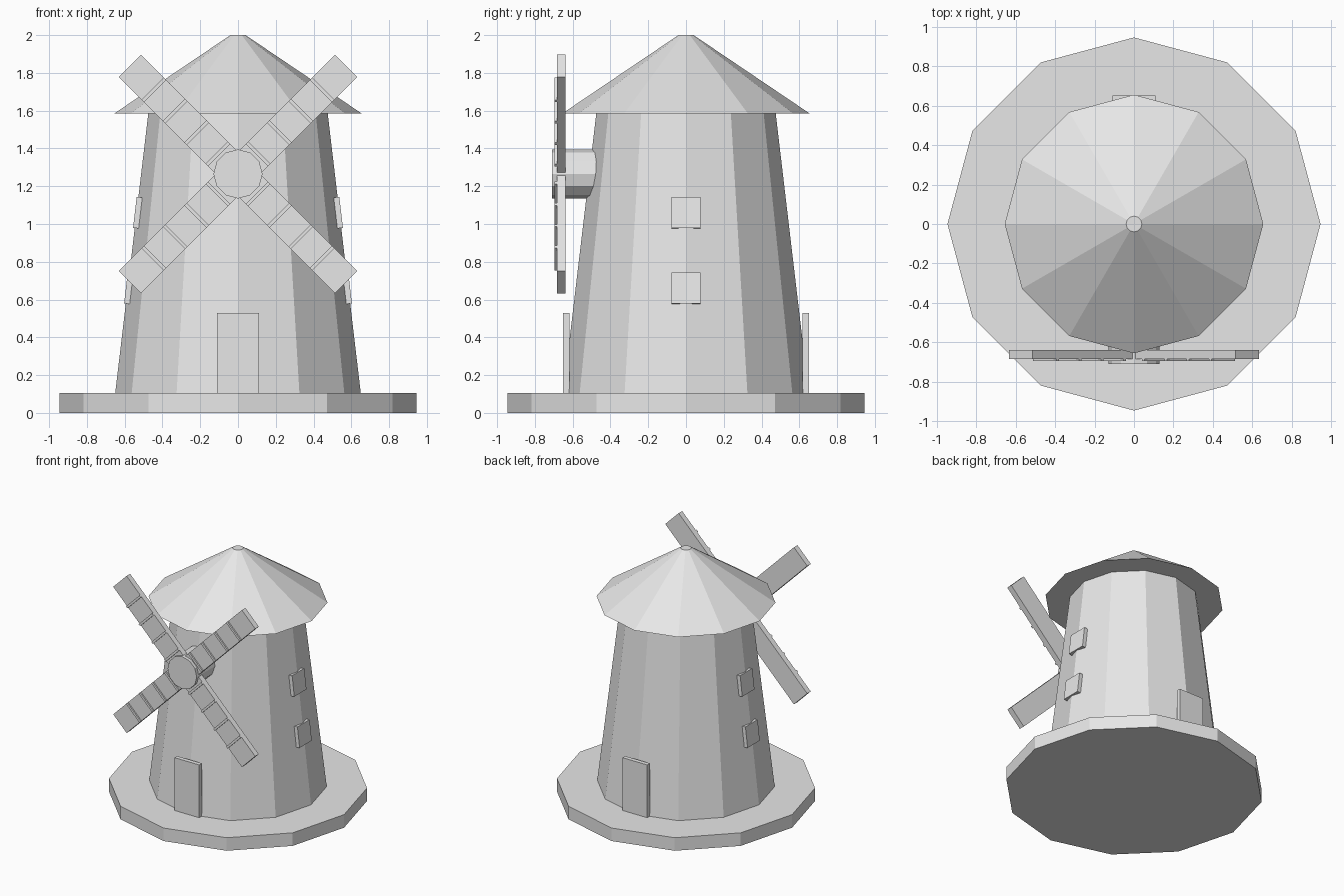
import bpy
import math
from mathutils import Matrix, Vector

default = bpy.data.objects.get("Cube")
if default:
    bpy.data.objects.remove(default, do_unlink=True)

grey = bpy.data.materials.new("plain grey")
grey.use_nodes = True
grey.diffuse_color = (0.8, 0.8, 0.8, 1)
grey.node_tree.nodes["Principled BSDF"].inputs["Base Color"].default_value = (0.8, 0.8, 0.8, 1)


def finish(name):
    obj = bpy.context.object
    obj.name = name
    obj.data.materials.append(grey)
    return obj


def drum(name, r_low, r_high, start, end):
    """Twelve-sided tapered drum standing between two heights."""
    bpy.ops.mesh.primitive_cone_add(vertices=12, radius1=r_low, radius2=r_high,
                                    depth=end - start, location=(0, 0, (start + end) / 2))
    return finish(name)


def block(name, size, place):
    """Box of a given size, its placement baked into the mesh."""
    bpy.ops.mesh.primitive_cube_add(size=1)
    obj = finish(name)
    obj.data.transform(place @ Matrix.Diagonal(Vector((*size, 1))))
    return obj


# Ground slab, tower and roof
BASE_TOP, EAVES = 0.105, 1.585
FOOT, NECK = 0.65, 0.475
drum("base_slab", 0.945, 0.945, 0, BASE_TOP)
drum("tower", FOOT, NECK, BASE_TOP, EAVES)
drum("roof", 0.655, 0.04, EAVES, 2.0)

# Doors at front and back
for name, side in (("front_door", -1), ("back_door", 1)):
    block(name, (0.22, 0.034, 0.425), Matrix.Translation((0, side * 0.634, 0.3175)))

# Windows leaning with the wall on both sides
slope = (FOOT - NECK) / (EAVES - BASE_TOP)
lean = math.atan(slope)
for side, label in ((1, "left"), (-1, "right")):
    for z, level in ((0.66, "lower"), (1.06, "upper")):
        wall = FOOT - slope * (z - BASE_TOP)
        place = (Matrix.Translation((side * (wall - 0.006), 0, z))
                 @ Matrix.Rotation(-side * lean, 4, "Y"))
        block(f"{label}_{level}_window", (0.03, 0.155, 0.165), place)

# Hub of the sails
HUB_Z = 1.265
hub = drum("sail_hub", 0.13, 0.13, 0.44, 0.71)
hub.data.transform(Matrix.Translation(hub.location))
hub.location = (0, 0, HUB_Z)
hub.rotation_euler.x = math.pi / 2

# Four diagonal sails, each with four raised slats
for i in range(4):
    turn = (Matrix.Translation((0, 0, HUB_Z))
            @ Matrix.Rotation(math.radians(45 + 90 * i), 4, "Y"))
    block(f"sail_{i + 1}", (0.725, 0.045, 0.168),
          turn @ Matrix.Translation((0.4475, -0.6615, 0)))
    for k in range(4):
        block(f"sail_{i + 1}_slat_{k + 1}", (0.018, 0.02, 0.168),
              turn @ Matrix.Translation((0.15 + 0.16 * k, -0.685, 0)))
